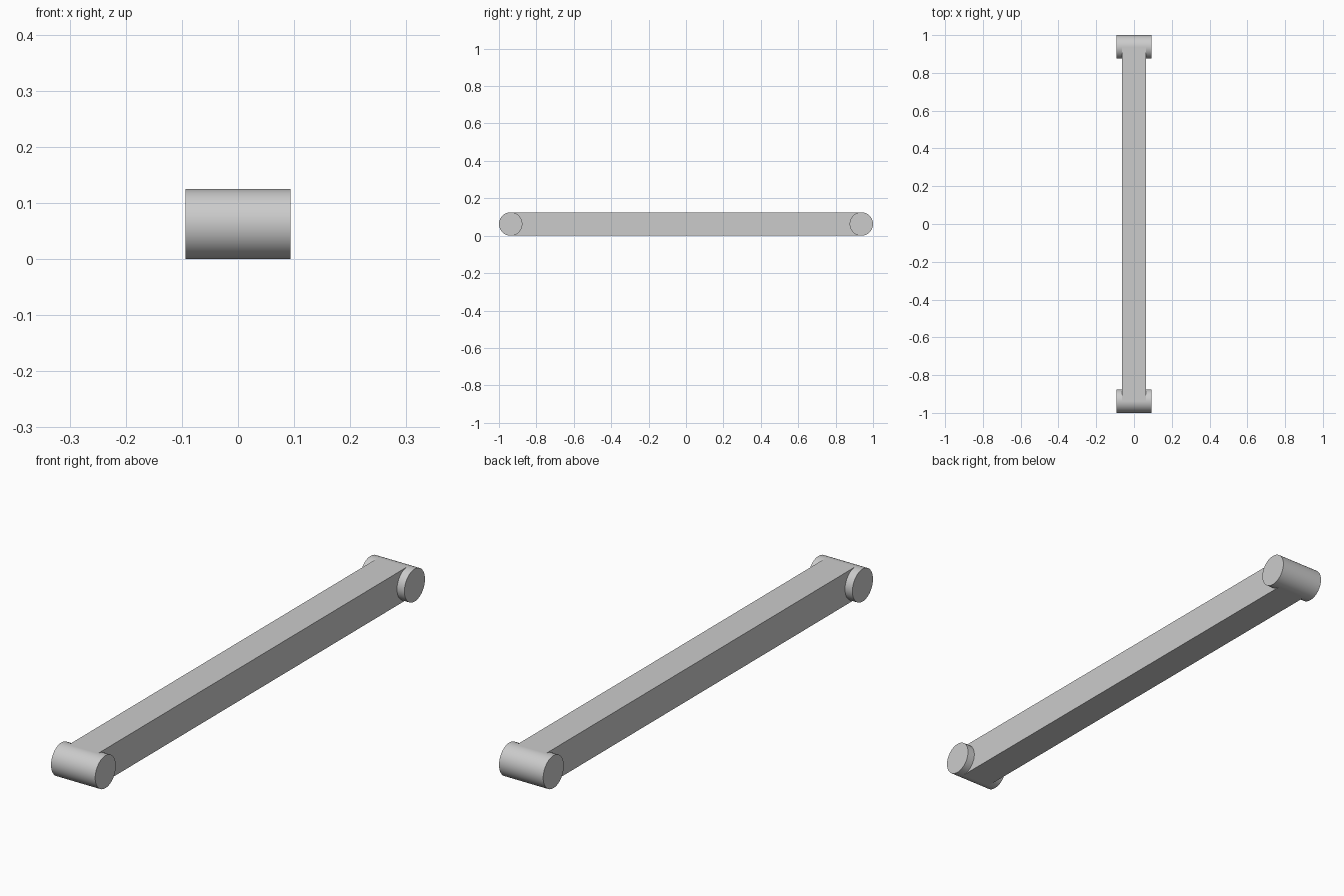
import bpy, math

cube = bpy.data.objects.get("Cube")
if cube:
    bpy.data.objects.remove(cube, do_unlink=True)

RADIUS = 0.0625
PIN_LENGTH = 0.1875
PIN_Y = 1 - RADIUS

# Plain light grey for every part
grey = bpy.data.materials.new("light_grey")
grey.use_nodes = True
colour = (0.6, 0.6, 0.6, 1)
grey.diffuse_color = colour
grey.node_tree.nodes["Principled BSDF"].inputs["Base Color"].default_value = colour


def finish(name):
    obj = bpy.context.object
    obj.name = name
    obj.data.materials.append(grey)
    return obj


# Square bar running between the two pin centres
bpy.ops.mesh.primitive_cube_add(size=1, location=(0, 0, RADIUS))
bar = finish("bar")
bar.scale = (2 * RADIUS, 2 * PIN_Y, 2 * RADIUS)
bpy.ops.object.transform_apply(location=False, rotation=False, scale=True)

# Round cross pins capping both ends
for name, side in (("front_pin", -1), ("back_pin", 1)):
    bpy.ops.mesh.primitive_cylinder_add(
        vertices=64, radius=RADIUS, depth=PIN_LENGTH,
        location=(0, side * PIN_Y, RADIUS), rotation=(0, math.pi / 2, 0))
    finish(name)
    bpy.ops.object.shade_smooth_by_angle(angle=math.radians(30))
